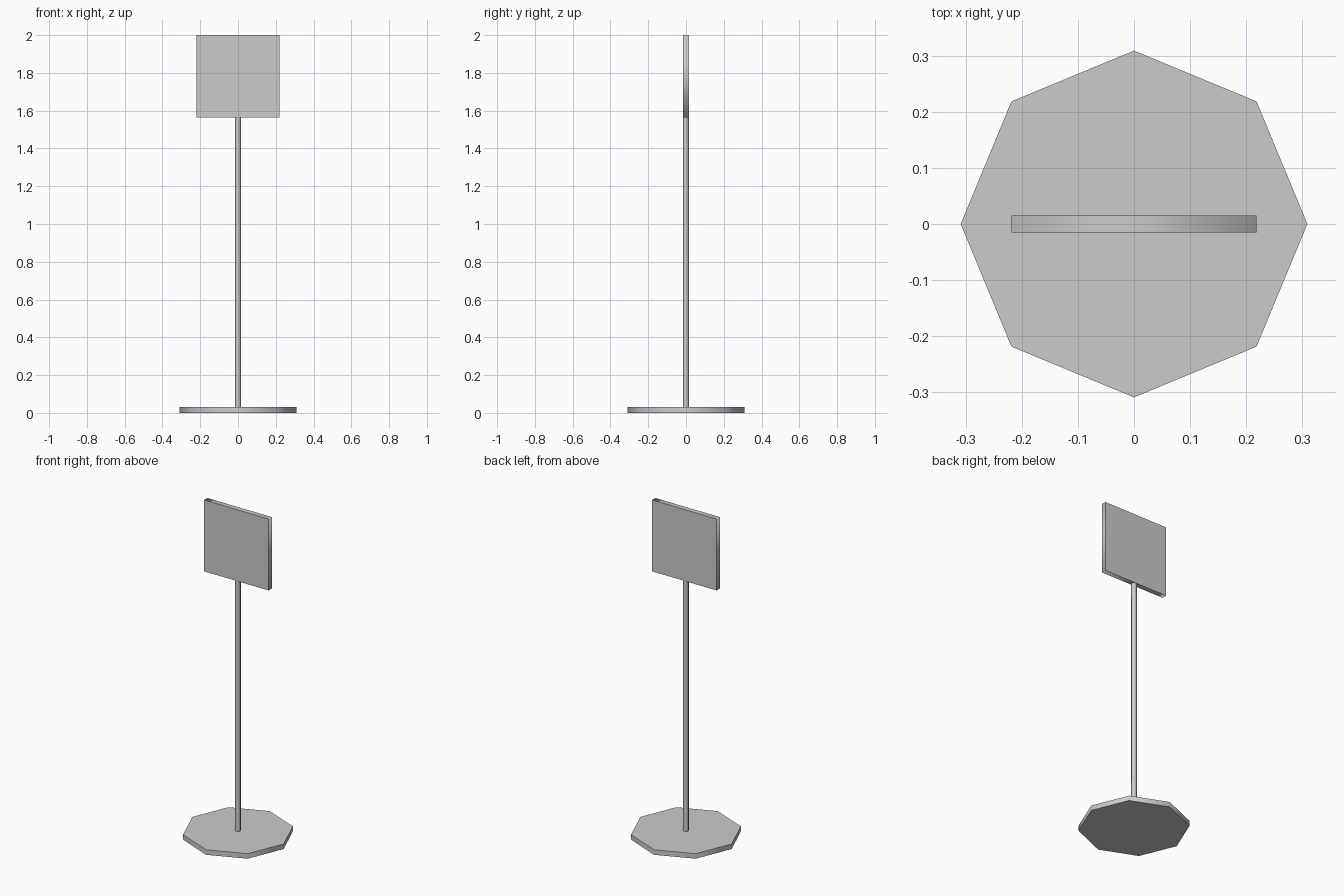
import bpy
from math import pi

if "Cube" in bpy.data.objects:
    bpy.data.objects.remove(bpy.data.objects["Cube"])

R = 0.309   # radius shared by base and panel
T = 0.031   # plate thickness


def prism(name, sides, radius, depth, loc, rot=(0, 0, 0)):
    """N-sided prism with smoothed rim and flat caps."""
    bpy.ops.mesh.primitive_cylinder_add(vertices=sides, radius=radius, depth=depth,
                                        location=loc, rotation=rot)
    obj = bpy.context.object
    obj.name = name
    for face in obj.data.polygons:
        face.use_smooth = abs(face.normal.z) < 0.5
    bpy.ops.object.transform_apply(location=True, rotation=True, scale=True)
    return obj


half = R * 2 ** -0.5            # half width of the square panel
panel_bottom = 2 - 2 * half

# Octagonal foot plate
prism("base", 8, R, T, (0, 0, T / 2))

# Thin post from foot plate to sign
prism("post", 8, T / 2, panel_bottom - T, (0, 0, (T + panel_bottom) / 2))

# Square sign board: four-sided disc standing upright, facing front
prism("sign_panel", 4, R, T, (0, 0, 2 - half), (pi / 2, pi / 4, 0))
